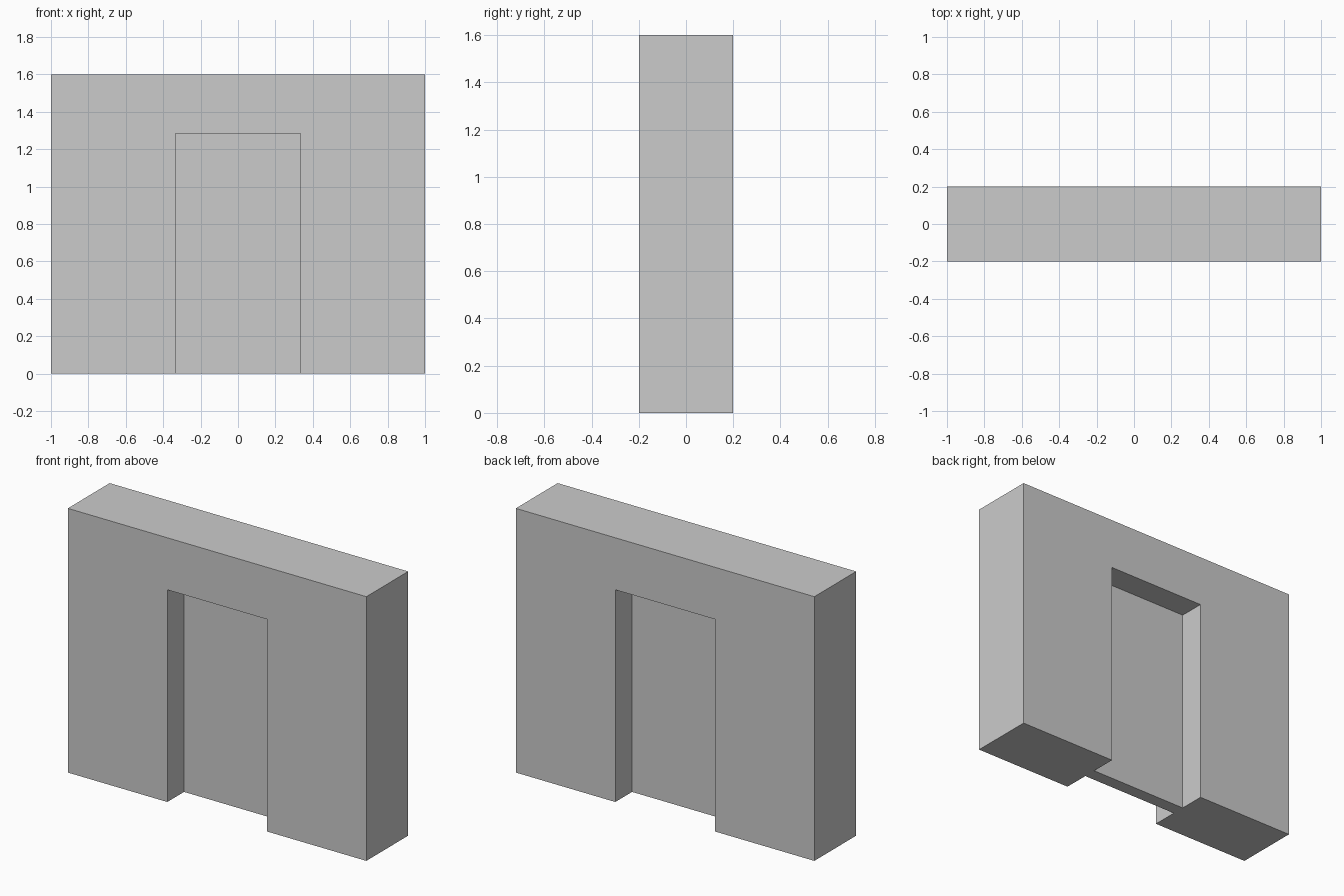
import bpy

if "Cube" in bpy.data.objects:
    bpy.data.objects.remove(bpy.data.objects["Cube"])

W, D, H = 2.0, 0.4, 1.6            # wall size
DOOR_W, DOOR_H = 0.667, 1.285      # doorway size
PANEL = 0.04                       # half thickness of the door panel


def box(name, x0, x1, y0, y1, z0, z1):
    bpy.ops.mesh.primitive_cube_add(
        size=1, location=((x0 + x1) / 2, (y0 + y1) / 2, (z0 + z1) / 2))
    ob = bpy.context.object
    ob.name = name
    ob.scale = (x1 - x0, y1 - y0, z1 - z0)
    bpy.ops.object.transform_apply(location=True, rotation=False, scale=True)
    return ob


# Solid wall block
wall = box("doorway_wall", -W / 2, W / 2, -D / 2, D / 2, 0, H)

# Door recess cut into the front and the back, leaving a thin panel between
for side in (-1, 1):
    ya, yb = sorted((side * PANEL, side * (D / 2 + 0.1)))
    cutter = box("recess_cutter", -DOOR_W / 2, DOOR_W / 2, ya, yb, -0.1, DOOR_H)
    cutter.hide_render = True
    mod = wall.modifiers.new("door_recess", 'BOOLEAN')
    mod.operation = 'DIFFERENCE'
    mod.solver = 'EXACT'
    mod.object = cutter
    bpy.context.view_layer.objects.active = wall
    bpy.ops.object.modifier_apply(modifier=mod.name)
    bpy.data.objects.remove(cutter)
